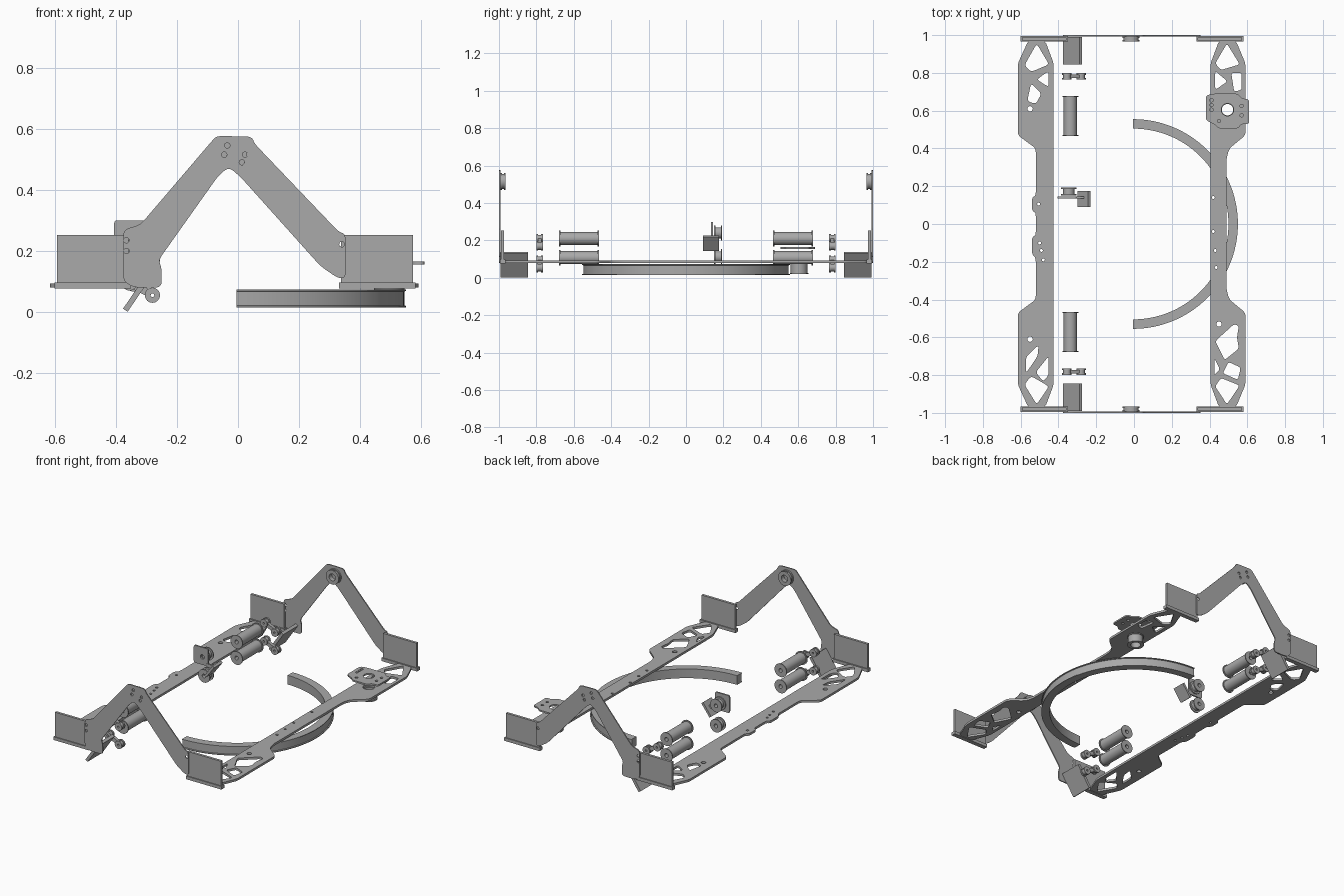
import bpy, bmesh, math
from mathutils import Vector, Matrix

cube = bpy.data.objects.get("Cube")
if cube:
    bpy.data.objects.remove(cube, do_unlink=True)

GREY = (0.4, 0.4, 0.4, 1)
metal = bpy.data.materials.new("plain grey")
metal.use_nodes = True
metal.diffuse_color = GREY
metal.node_tree.nodes["Principled BSDF"].inputs["Base Color"].default_value = GREY


def finish(name, mesh, matrix=Matrix(), smooth=False):
    mesh.materials.clear()
    mesh.materials.append(metal)
    mesh.transform(matrix)
    obj = bpy.data.objects.new(name, mesh)
    bpy.context.collection.objects.link(obj)
    if smooth:
        bpy.ops.object.select_all(action='DESELECT')
        obj.select_set(True)
        bpy.context.view_layer.objects.active = obj
        bpy.ops.object.shade_smooth_by_angle(angle=math.radians(35))
    return obj


def circle(x, y, r, n=16):
    return [(x + r * math.cos(math.tau * i / n), y + r * math.sin(math.tau * i / n)) for i in range(n)]


def rounded(points, radius):
    """Replace every corner with a short quadratic arc."""
    out = []
    for i, p in enumerate(points):
        p, a, b = Vector(p), Vector(points[i - 1]), Vector(points[(i + 1) % len(points)])
        start = p + (a - p).normalized() * min(radius, (a - p).length * 0.45)
        end = p + (b - p).normalized() * min(radius, (b - p).length * 0.45)
        for t in (0, 0.25, 0.5, 0.75, 1):
            out.append(tuple(start * (1 - t) ** 2 + p * 2 * t * (1 - t) + end * t * t))
    return out


def plate(name, outline, holes, thick, matrix):
    """Flat sheet with openings, centred on its own plane."""
    curve = bpy.data.curves.new(name, 'CURVE')
    curve.dimensions, curve.fill_mode, curve.extrude = '2D', 'BOTH', thick / 2
    for loop in [outline] + holes:
        spline = curve.splines.new('POLY')
        spline.points.add(len(loop) - 1)
        for pt, (x, y) in zip(spline.points, loop):
            pt.co = (x, y, 0, 1)
        spline.use_cyclic_u = True
    temp = bpy.data.objects.new(name + "_curve", curve)
    bpy.context.collection.objects.link(temp)
    bpy.context.view_layer.update()
    graph = bpy.context.evaluated_depsgraph_get()
    mesh = bpy.data.meshes.new_from_object(temp.evaluated_get(graph))
    bpy.data.objects.remove(temp, do_unlink=True)
    return finish(name, mesh, matrix)


def box(name, centre, size, tilt=0):
    bm = bmesh.new()
    bmesh.ops.create_cube(bm, size=1)
    mesh = bpy.data.meshes.new(name)
    bm.to_mesh(mesh)
    bm.free()
    return finish(name, mesh, Matrix.Translation(centre) @ Matrix.Rotation(tilt, 4, 'Y')
                  @ Matrix.Diagonal((*size, 1)))


def lathe(name, profile, matrix, start=0, sweep=math.tau, steps=32):
    """Turn a closed (radius, height) section about z."""
    bm = bmesh.new()
    full = abs(sweep - math.tau) < 1e-6
    rows = []
    for i in range(steps if full else steps + 1):
        a = start + sweep * i / steps
        rows.append([bm.verts.new((r * math.cos(a), r * math.sin(a), h)) for r, h in profile])
    n = len(profile)
    for i in range(steps):
        a, b = rows[i], rows[(i + 1) % len(rows)]
        for j in range(n):
            k = (j + 1) % n
            bm.faces.new((a[j], b[j], b[k], a[k]))
    if not full:
        bm.faces.new(rows[0])
        bm.faces.new(rows[-1])
    bmesh.ops.recalc_face_normals(bm, faces=bm.faces)
    mesh = bpy.data.meshes.new(name)
    bm.to_mesh(mesh)
    bm.free()
    return finish(name, mesh, matrix, True)


def spool_section(inner, core, rim, half, lip):
    return [(inner, -half), (rim, -half), (rim, lip - half), (core, lip - half),
            (core, half - lip), (rim, half - lip), (rim, half), (inner, half)]


def upright(y):
    return Matrix.Translation((0, y, 0)) @ Matrix.Rotation(math.pi / 2, 4, 'X')


def along_y(x, y, z):
    return Matrix.Translation((x, y, z)) @ Matrix.Rotation(math.pi / 2, 4, 'X')


# Long side rails with lightening holes
RAIL_Z = Matrix.Translation((0, 0, 0.087))
right_edge = [(-.47, .97), (-.56, .97), (-.615, .85), (-.615, .47), (-.52, .4), (-.52, .15), (-.54, .14),
              (-.54, .07), (-.52, .06), (-.52, -.06), (-.54, -.07), (-.54, -.16), (-.52, -.18), (-.52, -.4),
              (-.615, -.47), (-.615, -.85), (-.56, -.97), (-.47, -.97), (-.425, -.85), (-.425, .85)]
openings = [[(-.515, .955), (-.58, .84), (-.545, .805), (-.45, .845)],
            [(-.452, .81), (-.452, .725), (-.515, .765)],
            [(-.545, .745), (-.565, .65), (-.52, .635), (-.49, .69)]]
low_openings = [[(-.515, -.955), (-.58, -.85), (-.545, -.805), (-.45, -.86)],
                [(-.452, -.70), (-.452, -.80), (-.48, -.835), (-.52, -.785)],
                [(-.572, -.79), (-.572, -.705), (-.505, -.64), (-.51, -.70)]]
dots = [circle(-.55, s * .61, .014) for s in (1, -1)]
dots += [circle(x, y, .008, 10) for x, y in ((-.505, .105), (-.5, -.1), (-.49, -.14), (-.48, -.19))]
plate("right_rail", rounded(right_edge, .02),
      [rounded(h, .018) for h in openings + low_openings] + dots, .014, RAIL_Z)

left_edge = [(.45, .97), (.54, .97), (.59, .85), (.59, .47), (.505, .4), (.49, .35), (.49, -.35), (.505, -.4),
             (.59, -.47), (.59, -.85), (.54, -.97), (.45, -.97), (.405, -.85), (.405, .85)]
left_holes = [[(.492, .955), (.43, .85), (.46, .815), (.56, .845)],
              [(.43, .81), (.43, .71), (.495, .755)],
              [(.515, .80), (.57, .80), (.57, .71), (.53, .70)],
              [(.492, -.955), (.43, -.86), (.46, -.815), (.56, -.855)],
              [(.425, -.71), (.425, -.80), (.455, -.77)],
              [(.47, -.79), (.55, -.825), (.565, -.76), (.50, -.73)],
              [(.43, -.62), (.53, -.53), (.555, -.54), (.545, -.60), (.555, -.66), (.48, -.72)]]
left_dots = [circle(.45, -.53, .014), circle(.495, .605, .035)]
left_dots += [circle(x, y, .008, 10) for x, y in ((.42, .14), (.42, -.04), (.43, -.14), (.435, -.23))]
plate("left_rail", rounded(left_edge, .02), [rounded(h, .015) for h in left_holes] + left_dots, .014, RAIL_Z)

# Half-circle guide track
track = [(.505, .015), (.555, .015), (.555, .02), (.549, .022), (.549, .067), (.555, .069), (.555, .073), (.505, .073)]
lathe("curved_track", track, Matrix.Translation((-.005, 0, 0)), -math.pi / 2, math.pi, 64)

# Drive pulley under the left rail and its raised mounting plate
lathe("drive_pulley", spool_section(.03, .045, .05, .028, .005), Matrix.Translation((.495, .605, .05)))
mount = [(.38, .55), (.43, .525), (.45, .505), (.55, .505), (.57, .53), (.61, .53), (.61, .66), (.57, .665),
         (.55, .69), (.42, .69), (.38, .68)]
mount_holes = [circle(.495, .605, .033, 24)]
mount_holes += [circle(x, y, .009, 10) for x, y in
                ((.41, .655), (.41, .63), (.41, .605), (.57, .625), (.57, .575), (.45, .545))]
plate("motor_mount", rounded(mount, .015), mount_holes, .01, Matrix.Translation((0, 0, .16)))

# Arched end panels, corner panels, bosses, paddles and spools at both ends
arch = [(-.07, .576), (.045, .574), (.055, .55), (.33, .262), (.352, .255), (.352, .11), (.325, .112), (.27, .15),
        (.01, .44), (-.03, .475), (-.065, .445), (-.26, .17), (-.25, .145), (-.25, .08), (-.34, .08),
        (-.375, .1), (-.375, .27), (-.32, .285), (-.085, .56)]
arch_holes = [circle(x, z, .009, 10) for x, z in
              ((-.035, .545), (-.045, .515), (.023, .515), (.013, .49), (-.365, .235), (-.365, .2), (.34, .222))]
for s, end in ((1, "back"), (-1, "front")):
    plate(end + "_arch", rounded(arch, .02), arch_holes, .007, upright(s * .9965))
    lathe(end + "_boss", spool_section(.022, .04, .045, .014, .009), along_y(-.015, s * .979, .515))
    for x, side in ((-.475, "right"), (.455, "left")):
        box(f"{end}_{side}_corner_panel", (x, s * .98, .174), (.235, .016, .156))
        box(f"{end}_{side}_corner_foot", (x, s * .98, .087), (.25, .028, .02))
    box(end + "_paddle", (-.325, s * .918, .07), (.155, .146, .018), -math.atan2(.125, .085))
    for z, level in ((.21, "upper"), (.108, "lower")):
        lathe(f"{end}_{level}_spool", spool_section(.012, .035, .042, .106, .006), along_y(-.337, s * .572, z))
    # Small paired rollers joined by a link
    for z, level in ((.19, "upper"), (.075, "lower")):
        box(f"{end}_{level}_link", (-.318, s * .782, z), (.075, .02, .024), .45)
        for x, dz in ((-.355, .02), (-.28, -.02)):
            lathe(f"{end}_{level}_roller", spool_section(.006, .02, .025, .018, .01),
                  along_y(x, s * .782, z + dz), steps=16)

# Central tensioner: square plate, two pulleys and a tilted pad
square = [(-.405, .19), (-.305, .19), (-.305, .3), (-.405, .3)]
plate("tensioner_plate", rounded(square, .01), [circle(-.345, .24, .014)], .01, upright(.14))
for z, level in ((.24, "upper"), (.112, "lower")):
    lathe(level + "_tensioner_pulley", spool_section(.012, .03, .041, .021, .007), along_y(-.345, .172, z))
box("tensioner_pad", (-.265, .133, .185), (.095, .085, .015), -math.atan2(.08, .06))
box("tensioner_arm", (-.29, .14, .195), (.05, .012, .02))
